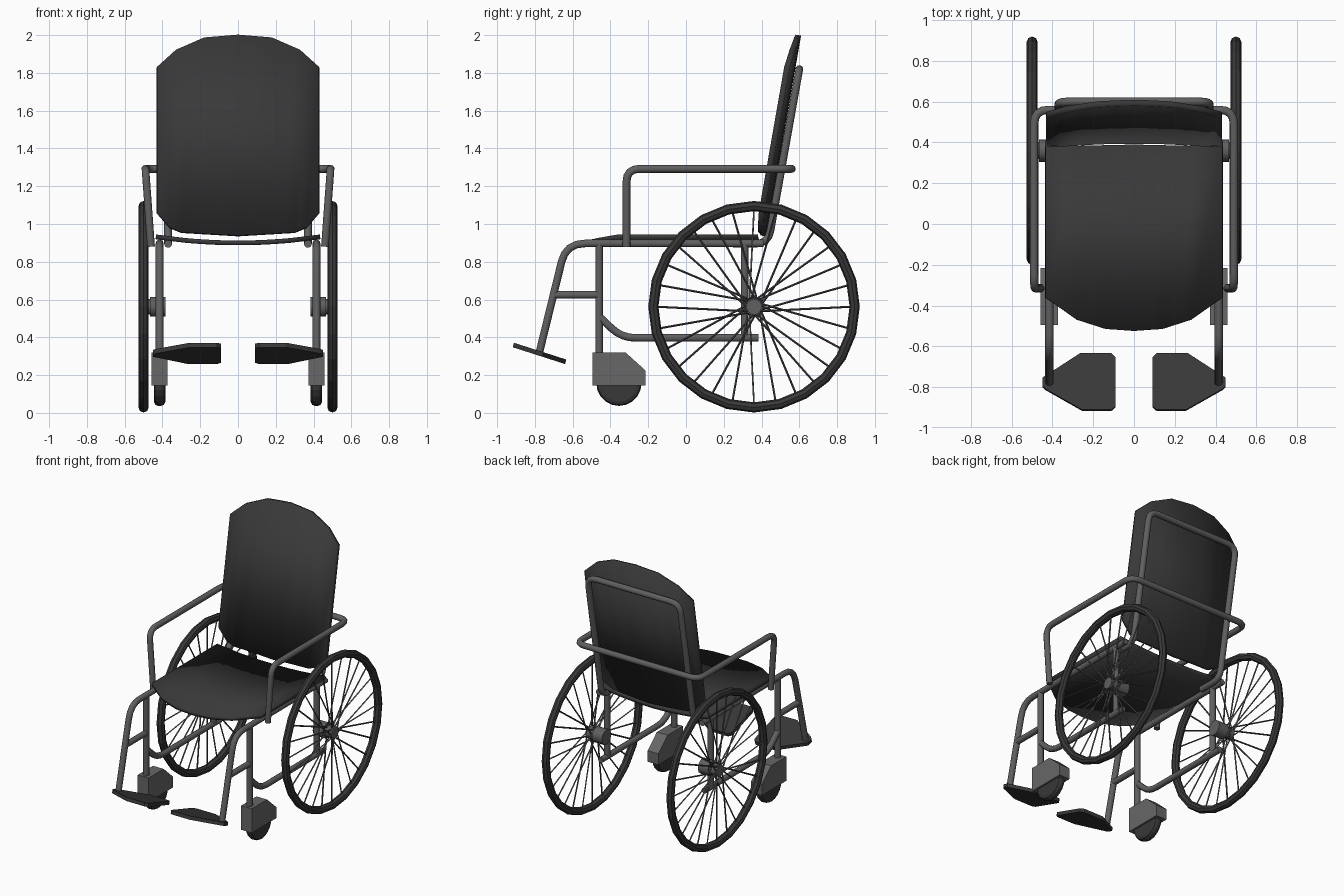
import bpy, bmesh, math
from mathutils import Vector

if "Cube" in bpy.data.objects:
    bpy.data.objects.remove(bpy.data.objects["Cube"])


def material(name, v):
    m = bpy.data.materials.new(name)
    m.diffuse_color = (v, v, v, 1)
    m.use_nodes = True
    m.node_tree.nodes["Principled BSDF"].inputs["Base Color"].default_value = m.diffuse_color
    return m


BLACK = material("black upholstery and rubber", 0.040)
GREY = material("grey tubing", 0.115)
FORK = material("light grey plastic", 0.135)
SPOKE = material("spoke grey", 0.09)


def add(name, mesh, mat, smooth=None):
    ob = bpy.data.objects.new(name, mesh)
    bpy.context.collection.objects.link(ob)
    mesh.materials.clear()
    mesh.materials.append(mat)
    for p in mesh.polygons:
        p.material_index = 0
        p.use_smooth = False
    if smooth:
        bpy.ops.object.select_all(action='DESELECT')
        ob.select_set(True)
        bpy.context.view_layer.objects.active = ob
        bpy.ops.object.shade_smooth_by_angle(angle=math.radians(smooth))
    return ob


def fillet(pts, r):
    """Round the inner corners of a path."""
    pts = [Vector(p) for p in pts]
    out = [pts[0]]
    for a, b, c in zip(pts, pts[1:], pts[2:]):
        d = min(r, (a - b).length * 0.45, (c - b).length * 0.45)
        p, q = b + (a - b).normalized() * d, b + (c - b).normalized() * d
        for i in range(5):
            t = i / 4
            out.append(p * (1 - t) ** 2 + b * 2 * t * (1 - t) + q * t * t)
    return out + [pts[-1]]


def tubes(name, paths, r, mat=GREY, bend=0.07, res=3, smooth=50):
    cu = bpy.data.curves.new(name, 'CURVE')
    cu.dimensions = '3D'
    cu.bevel_depth = r
    cu.bevel_resolution = res
    cu.use_fill_caps = True
    for path in paths:
        pts = fillet(path, bend)
        sp = cu.splines.new('POLY')
        sp.points.add(len(pts) - 1)
        for p, co in zip(sp.points, pts):
            p.co = (*co, 1)
    tmp = bpy.data.objects.new(name + " path", cu)
    bpy.context.collection.objects.link(tmp)
    bpy.context.view_layer.update()
    dg = bpy.context.evaluated_depsgraph_get()
    mesh = bpy.data.meshes.new_from_object(tmp.evaluated_get(dg))
    bpy.data.objects.remove(tmp)
    return add(name, mesh, mat, smooth)


def prism(name, outline, offset, mat):
    """Extrude a closed outline of 3D points by an offset vector."""
    bm = bmesh.new()
    f = bm.faces.new([bm.verts.new(p) for p in outline])
    ex = bmesh.ops.extrude_face_region(bm, geom=[f])
    vs = [g for g in ex['geom'] if isinstance(g, bmesh.types.BMVert)]
    bmesh.ops.translate(bm, verts=vs, vec=offset)
    if f.is_valid and len(bm.faces) < len(outline) + 2:
        bm.faces.new(list(f.verts))
    bmesh.ops.recalc_face_normals(bm, faces=bm.faces)
    me = bpy.data.meshes.new(name)
    bm.to_mesh(me)
    bm.free()
    return add(name, me, mat)


def lerp(table, x):
    for (x0, y0), (x1, y1) in zip(table, table[1:]):
        if x <= x1 + 1e-6:
            return y0 + (y1 - y0) * (x - x0) / (x1 - x0)
    return table[-1][1]


def panel(name, lo, hi, place, thick):
    """Curved sheet made of strips between two outline tables, thickened."""
    half = sorted({p[0] for p in lo + hi} | {0.09, 0.23})
    xs = [-x for x in half[:0:-1]] + half
    bm = bmesh.new()
    cols = [[bm.verts.new(place(x, lerp(t, abs(x)))) for t in (lo, hi)] for x in xs]
    for a, b in zip(cols, cols[1:]):
        bm.faces.new((a[0], b[0], b[1], a[1]))
    me = bpy.data.meshes.new(name)
    bm.to_mesh(me)
    bm.free()
    ob = add(name, me, BLACK, 25)
    mod = ob.modifiers.new("thickness", 'SOLIDIFY')
    mod.thickness, mod.offset = thick, 0


# Sagging seat and curved, leaning backrest
panel("seat", [(0, -.525), (.14, -.515), (.28, -.47), (.435, -.36)], [(0, .39), (.435, .38)],
      lambda x, v: (x, v, .90 + .032 * (x / .435) ** 2), .025)
panel("backrest", [(0, .937), (.3, .955), (.36, .98), (.43, 1.06)],
      [(0, 2.0), (.18, 1.985), (.33, 1.92), (.43, 1.83)],
      lambda x, v: (x, .40 + .175 * (v - 1.06) + .03 * (1 - (x / .43) ** 2), v), .03)

# Back frame hoop and wrap-around armrest
R = 0.021
side = [(.37, .25, .895), (.37, .435, .895), (.37, .60, 1.82)]
tubes("back_frame", [side + [(-x, y, z) for x, y, z in side[::-1]]], R)
arm = [(.46, -.315, .88), (.49, -.315, 1.292), (.49, .56, 1.292)]
tubes("armrest", [arm + [(-x, y, z) for x, y, z in arm[::-1]]], R)

for s, tag in ((1, "right"), (-1, "left")):
    X = .415 * s
    # Side frame
    tubes("side_frame_" + tag, [
        [(X, .41, .897), (X, -.635, .897), (X, -.775, .325)],
        [(X, -.46, .897), (X, -.46, .30)],
        [(X, -.46, .51), (X, -.34, .397), (X, .385, .397)],
        [(X, .31, .897), (X, .31, .397)],
        [(X, -.70, .625), (X, -.46, .625)]], R, bend=.1)

    # Footplate, tilted up towards the front
    plate = [(.45, -.76), (.265, -.64), (.11, -.64), (.09, -.66), (.09, -.9),
             (.11, -.917), (.255, -.917), (.435, -.815), (.45, -.80)]
    prism("footplate_" + tag, [(s * x, y, .305 - .32 * (y + .785)) for x, y in plate],
          Vector((0, .006, .024)), BLACK)

    # Caster fork and wheel
    fork = [(-.495, .145), (-.495, .32), (-.32, .32), (-.215, .225), (-.215, .145)]
    prism("caster_fork_" + tag, [(X - .043, y, z) for y, z in fork], Vector((.086, 0, 0)), FORK)
    bpy.ops.mesh.primitive_cylinder_add(vertices=20, radius=.12, depth=.06,
                                        location=(X, -.355, .157), rotation=(0, math.pi / 2, 0))
    ob = bpy.context.object
    ob.name = "caster_wheel_" + tag
    ob.data.materials.append(BLACK)
    mod = ob.modifiers.new("round edge", 'BEVEL')
    mod.width, mod.segments = .022, 2

    # Large wheel: tyre, hub and spokes
    cx, cy, cz = .50 * s, .36, .562
    bpy.ops.mesh.primitive_torus_add(major_segments=24, minor_segments=8, major_radius=.533,
                                     minor_radius=.027, location=(cx, cy, cz),
                                     rotation=(0, math.pi / 2, 0))
    ob = bpy.context.object
    ob.name = "tyre_" + tag
    ob.data.materials.append(BLACK)
    tubes("hub_" + tag, [[(s * .385, cy, cz), (s * .465, cy, cz)]], .055)
    tubes("axle_" + tag, [[(s * .46, cy, cz), (s * .527, cy, cz)]], .042)
    spokes = []
    for i in range(28):
        a = math.tau * i / 28
        b = a + (.55 if i // 2 % 2 else -.55)
        hx = cx + (.018 if i % 2 else -.022)
        spokes.append([(hx, cy + .045 * math.cos(b), cz + .045 * math.sin(b)),
                       (cx, cy + .515 * math.cos(a), cz + .515 * math.sin(a))])
    tubes("spokes_" + tag, spokes, .0055, SPOKE, res=0, smooth=None)
